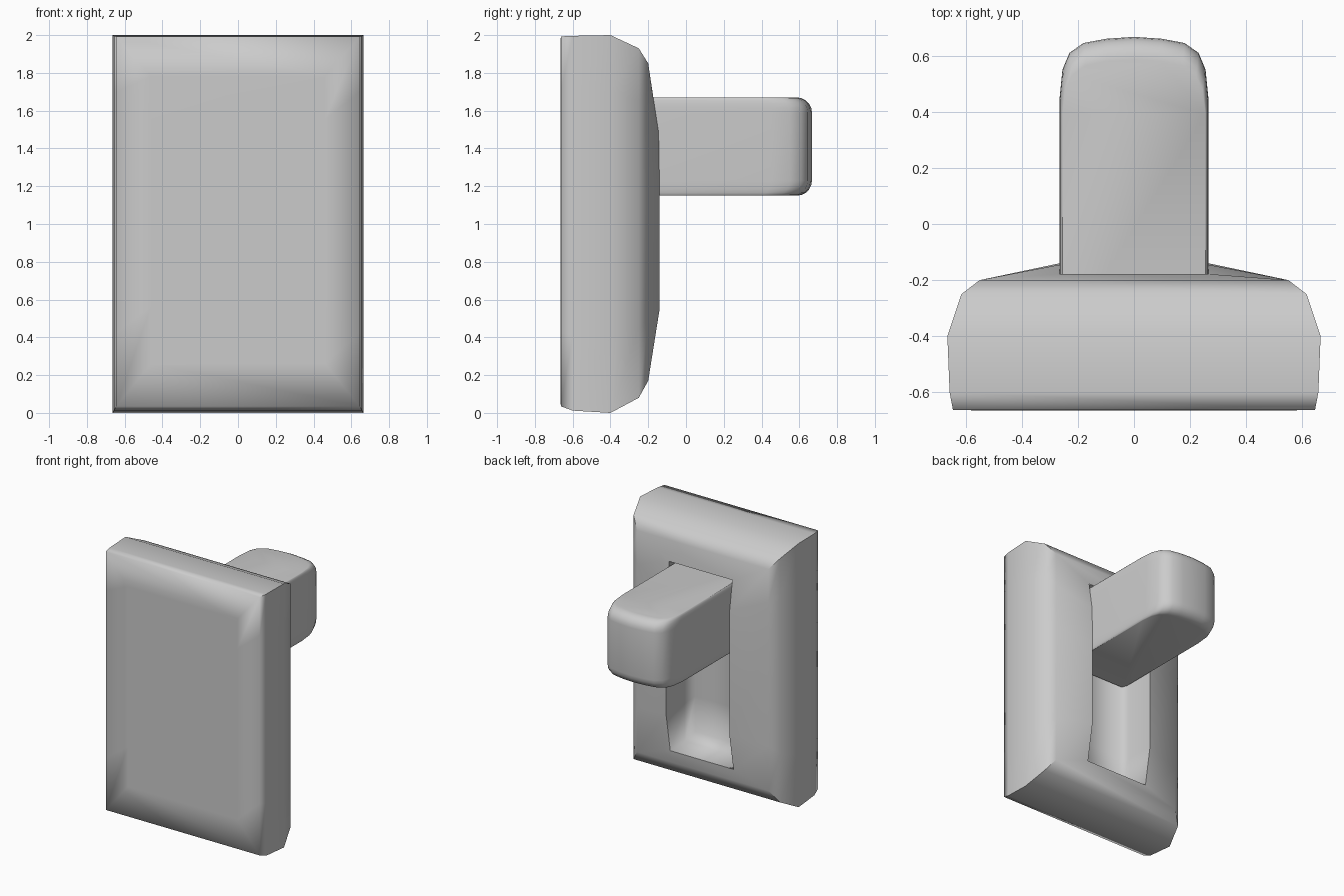
import bpy, bmesh, math

if "Cube" in bpy.data.objects:
    bpy.data.objects.remove(bpy.data.objects["Cube"])


def finish(name, bm):
    bmesh.ops.recalc_face_normals(bm, faces=bm.faces[:])
    for f in bm.faces:
        f.smooth = True
    mesh = bpy.data.meshes.new(name)
    bm.to_mesh(mesh)
    bm.free()
    ob = bpy.data.objects.new(name, mesh)
    bpy.context.collection.objects.link(ob)
    return ob


def loft(bm, rings):
    rings = [[bm.verts.new(p) for p in r] for r in rings]
    n = len(rings[0])
    for a, b in zip(rings, rings[1:]):
        for i in range(n):
            bm.faces.new((a[i], a[(i + 1) % n], b[(i + 1) % n], b[i]))
    bm.faces.new(rings[0])
    bm.faces.new(rings[-1])
    return rings


# Wall plate: one continuous skin from the front, round the back, into the slot
T = (0, 0.2, 0.65, 0.85, 1)


def plate_ring(hx, z0, z1, ys):
    up = [(hx, y, z0 + (z1 - z0) * t) for t, y in zip(T, ys)]
    return up + [(-x, y, z) for x, y, z in reversed(up)]


rim = (-0.19, -0.14, -0.14, -0.145, -0.178)
sections = [
    (0.46, 0.26, 1.78, [-0.665] * 5),
    (0.645, 0.035, 1.993, [-0.663] * 5),
    (0.657, 0.012, 1.996, [-0.60] * 5),
    (0.665, 0.0, 2.0, [-0.40] * 5),
    (0.615, 0.08, 1.93, [-0.25] * 5),
    (0.55, 0.17, 1.85, [-0.20] * 5),
    (0.265, 0.26, 1.70, rim),
    (0.262, 0.27, 1.69, [-0.36] * 5),
    (0.23, 0.32, 1.66, [-0.44] * 5),
]
bm = bmesh.new()
rings = loft(bm, [plate_ring(*s) for s in sections])
# Crisp mitred corners and slot rim
for a, b in zip(rings[1:6], rings[2:6]):
    for k in (0, 4, 5, 9):
        bm.edges.get((a[k], b[k])).smooth = False
for i in range(10):
    bm.edges.get((rings[6][i], rings[6][(i + 1) % 10])).smooth = False
finish("switch_plate", bm)

# Lever: rounded-end outline stacked in z with softened top and bottom
half = [(0.265, -0.42), (0.265, 0.45), (0.255, 0.55), (0.23, 0.61),
        (0.18, 0.645), (0.10, 0.66)]
outline = half + [(0, 0.667)] + [(-x, y) for x, y in reversed(half)]


def lever_ring(z, inset):
    return [(x * (1 - inset * 0.5), y - inset * max(0, min(1, y / 0.6)), z)
            for x, y in outline]


R, Z0, Z1 = 0.08, 1.15, 1.67
arc = [(R * (1 - math.sin(a)), R * (1 - math.cos(a)))
       for a in [i * math.pi / 10 for i in range(6)]]
low = [(Z0 + dz, ins) for dz, ins in reversed(arc)]
high = [(Z1 - dz, ins) for dz, ins in arc]
bm = bmesh.new()
loft(bm, [lever_ring(z, ins) for z, ins in low + high])
lever = finish("switch_lever", bm)

bpy.context.view_layer.objects.active = lever
lever.select_set(True)
bpy.ops.object.shade_smooth_by_angle(angle=math.radians(40))
